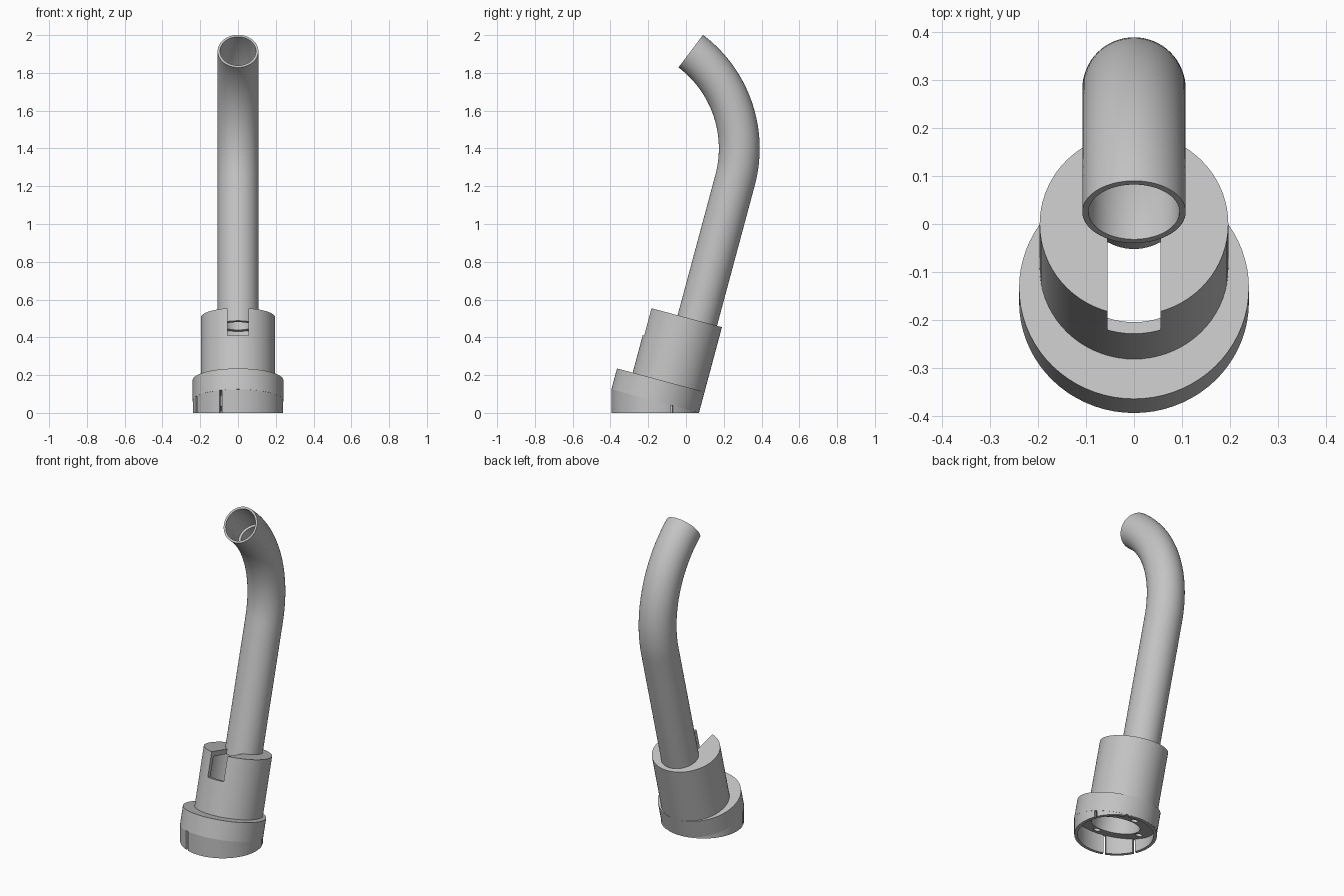
import bpy, bmesh
from math import sin, cos, pi, radians
from mathutils import Matrix, Vector

old = bpy.data.objects.get("Cube")
if old:
    bpy.data.objects.remove(old, do_unlink=True)

GREY = (0.55, 0.55, 0.55, 1.0)
mat = bpy.data.materials.new("light grey")
mat.use_nodes = True
mat.diffuse_color = GREY
mat.node_tree.nodes["Principled BSDF"].inputs["Base Color"].default_value = GREY

SIDES = 72
LEAN = radians(15)
# Leaning frame: origin at the centre of the body's top, z along the body axis
TILT = Matrix.Translation((0, 0, 0.505)) @ Matrix.Rotation(-LEAN, 4, "X")


def finish(name, bm, matrix):
    bm.transform(matrix)
    bmesh.ops.recalc_face_normals(bm, faces=bm.faces)
    mesh = bpy.data.meshes.new(name)
    bm.to_mesh(mesh)
    bm.free()
    mesh.materials.append(mat)
    obj = bpy.data.objects.new(name, mesh)
    bpy.context.collection.objects.link(obj)
    return obj


def loft(name, rings, matrix=Matrix()):
    """Closed skin through circles given as (matrix, radius)."""
    bm = bmesh.new()
    loops = [[bm.verts.new(m @ Vector((r * cos(2 * pi * i / SIDES), r * sin(2 * pi * i / SIDES), 0)))
              for i in range(SIDES)] for m, r in rings]
    for a, b in zip(loops, loops[1:] + loops[:1]):
        for i in range(SIDES):
            j = (i + 1) % SIDES
            bm.faces.new((a[i], a[j], b[j], b[i]))
    return finish(name, bm, matrix)


def lathe(name, profile, matrix):
    return loft(name, [(Matrix.Translation((0, 0, z)), r) for r, z in profile], matrix)


def box(lo, hi, matrix):
    bm = bmesh.new()
    lo, hi = Vector(lo), Vector(hi)
    size = Matrix.Diagonal((hi - lo).to_4d())
    size[3][3] = 1
    bmesh.ops.create_cube(bm, size=1, matrix=Matrix.Translation((lo + hi) / 2) @ size)
    return finish("cutter", bm, matrix)


def rod(radius, y, z0, z1, matrix, x=0):
    bm = bmesh.new()
    bmesh.ops.create_cone(bm, cap_ends=True, segments=32, radius1=radius, radius2=radius,
                          depth=z1 - z0, matrix=Matrix.Translation((x, y, (z0 + z1) / 2)))
    return finish("cutter", bm, matrix)


def cut(obj, cutters):
    bpy.context.view_layer.objects.active = obj
    for c in cutters:
        c.hide_render = True
        mod = obj.modifiers.new("cut", "BOOLEAN")
        mod.operation, mod.solver, mod.object = "DIFFERENCE", "EXACT", c
        bpy.ops.object.modifier_apply(modifier=mod.name)
        bpy.data.objects.remove(c, do_unlink=True)


PIPE_Y, PIPE_R = 0.062, 0.108
FLANGE_Y, FLANGE_TOP, FLANGE_BOTTOM = -0.043, -0.355, -0.469
CAP = -0.03

# Hollow body with a thin cap, opened for the pipe and by a front slot
body = lathe("body", [(0.197, 0), (0.197, FLANGE_TOP - 0.005), (0.172, FLANGE_TOP - 0.005),
                      (0.172, CAP), (0.03, CAP), (0.03, 0)], TILT)
cut(body, [rod(0.1, PIPE_Y, -0.1, 0.1, TILT),
           box((-0.055, -0.3, -0.15), (0.055, -0.03, 0.1), TILT)])

# Flange, tangent to the back of the body, with blind screw holes underneath
flange_frame = TILT @ Matrix.Translation((0, FLANGE_Y, 0))
flange = lathe("flange", [(0.24, FLANGE_TOP), (0.24, FLANGE_BOTTOM),
                          (0.14, FLANGE_BOTTOM), (0.14, FLANGE_TOP)], flange_frame)
cut(flange, [rod(0.021, 0.172 * sin(k * pi / 2), FLANGE_BOTTOM - 0.05, FLANGE_BOTTOM + 0.07,
                 flange_frame, 0.172 * cos(k * pi / 2)) for k in range(4)])

# Upright wedge-shaped skirt, trimmed to the flange and split into eight fingers
skirt_frame = Matrix.Translation((0, -0.163, 0)) @ Matrix.Diagonal((1, cos(LEAN), 1, 1))
skirt = lathe("skirt_fingers", [(0.239, 0), (0.239, 0.2), (0.22, 0.2), (0.22, 0)], skirt_frame)
slots = [box((-0.4, -0.008, -0.1), (0.4, 0.008, 0.4),
             skirt_frame @ Matrix.Rotation(pi / 8 + k * pi / 4, 4, "Z")) for k in range(4)]
cut(skirt, [box((-1, -1, FLANGE_BOTTOM + 0.001), (1, 1, 1), TILT)] + slots)

# Curved pipe: straight run, then a bend towards the front
BEND_R, BEND_C, MOUTH, LEDGE = 0.645, Vector((0, -0.363, 1.4)), radians(53), radians(36)


def station(a):
    spot = BEND_C + BEND_R * Vector((0, cos(a), sin(a)))
    return Matrix.Translation(spot) @ Matrix.Rotation(a, 4, "X")


def bend(a0, a1, radius, n):
    return [(station(a0 + (a1 - a0) * i / n), radius) for i in range(n + 1)]


base = TILT @ Matrix.Translation((0, PIPE_Y, CAP))
pipe = loft("bent_pipe", [(base, PIPE_R)] + bend(-LEAN, MOUTH, PIPE_R, 28)
            + bend(MOUTH, LEDGE, 0.095, 8)
            + bend(LEDGE, -LEAN, 0.08, 20) + [(base, 0.08)])

# Smooth round walls, keep rims crisp
bpy.ops.object.select_all(action="DESELECT")
for obj in (body, flange, skirt, pipe):
    obj.select_set(True)
bpy.context.view_layer.objects.active = pipe
bpy.ops.object.shade_smooth_by_angle(angle=radians(30))
